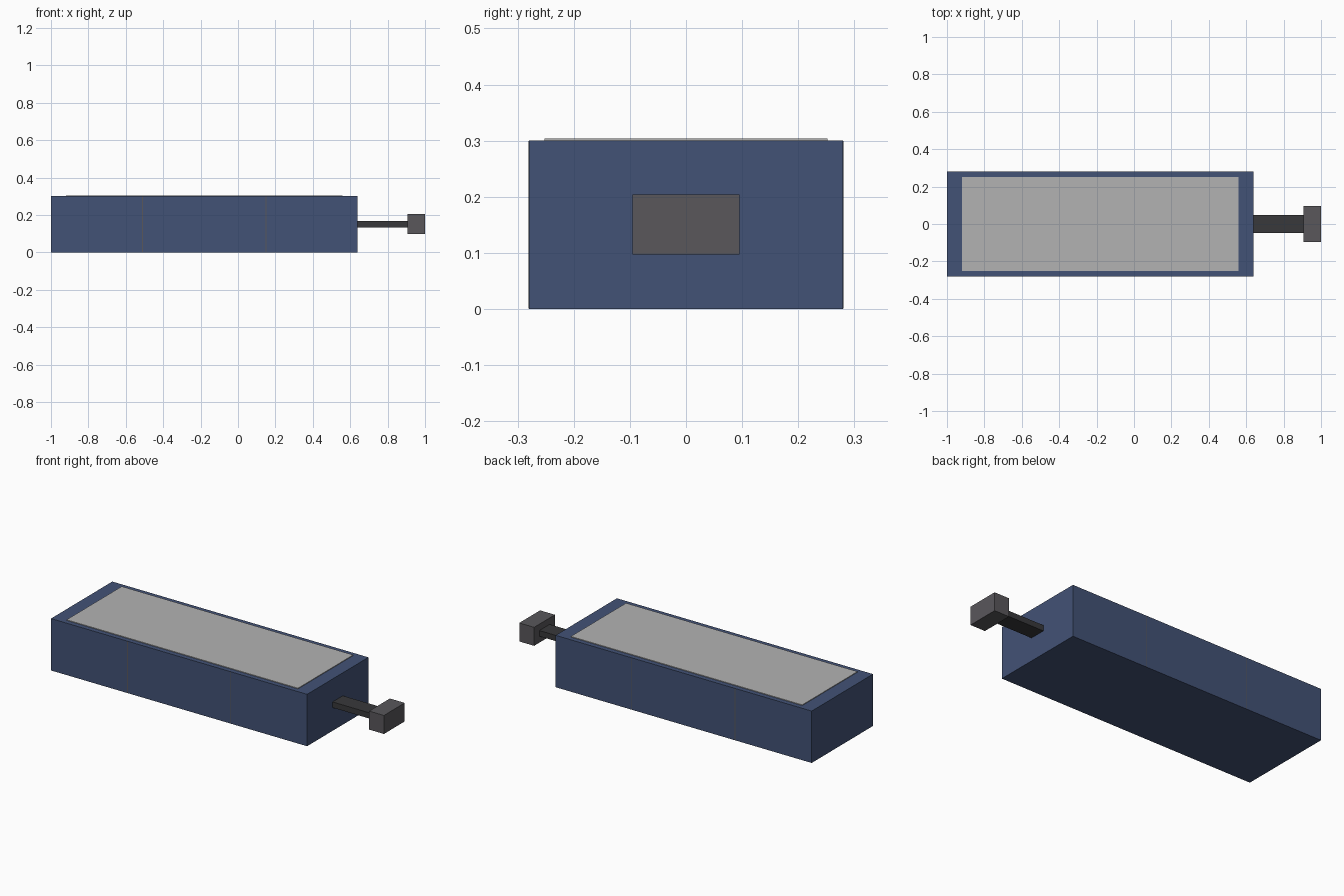
import bpy
import bmesh
from mathutils import Vector

if "Cube" in bpy.data.objects:
    bpy.data.objects.remove(bpy.data.objects["Cube"])


def material(name, rgb):
    m = bpy.data.materials.new(name)
    m.diffuse_color = (*rgb, 1.0)
    m.use_nodes = True
    m.node_tree.nodes["Principled BSDF"].inputs["Base Color"].default_value = m.diffuse_color
    return m


def box(name, lo, hi, mat=None):
    lo, hi = Vector(lo), Vector(hi)
    size, mid = hi - lo, (lo + hi) / 2
    bm = bmesh.new()
    bmesh.ops.create_cube(bm, size=1.0)
    for v in bm.verts:
        v.co = Vector(a * b for a, b in zip(v.co, size))
    mesh = bpy.data.meshes.new(name)
    bm.to_mesh(mesh)
    bm.free()
    ob = bpy.data.objects.new(name, mesh)
    ob.location = mid
    bpy.context.collection.objects.link(ob)
    if mat:
        mesh.materials.append(mat)
    return ob


blue = material("blue_paint", (0.055, 0.085, 0.18))
silver = material("light_metal", (0.45, 0.45, 0.45))
dark = material("dark_metal", (0.04, 0.04, 0.043))
iron = material("iron", (0.1, 0.095, 0.105))

# Main housing and thin top panel
box("body", (-1.0, -0.28, 0.0), (0.638, 0.28, 0.30), blue)
box("top_panel", (-0.92, -0.252, 0.299), (0.56, 0.252, 0.304), silver)

# Thin seam strips on both long sides
for i, x in enumerate((-0.51, 0.15)):
    for side, s in (("front", -1), ("back", 1)):
        y0, y1 = sorted((s * 0.279, s * 0.2806))
        box(f"seam_{side}_{i + 1}", (x - 0.002, y0, 0.001),
            (x + 0.002, y1, 0.299), iron)

# Flat rod and block at its end
box("rod", (0.63, -0.047, 0.134), (0.91, 0.047, 0.167), dark)
box("end_block", (0.905, -0.095, 0.097), (1.0, 0.095, 0.204), iron)
